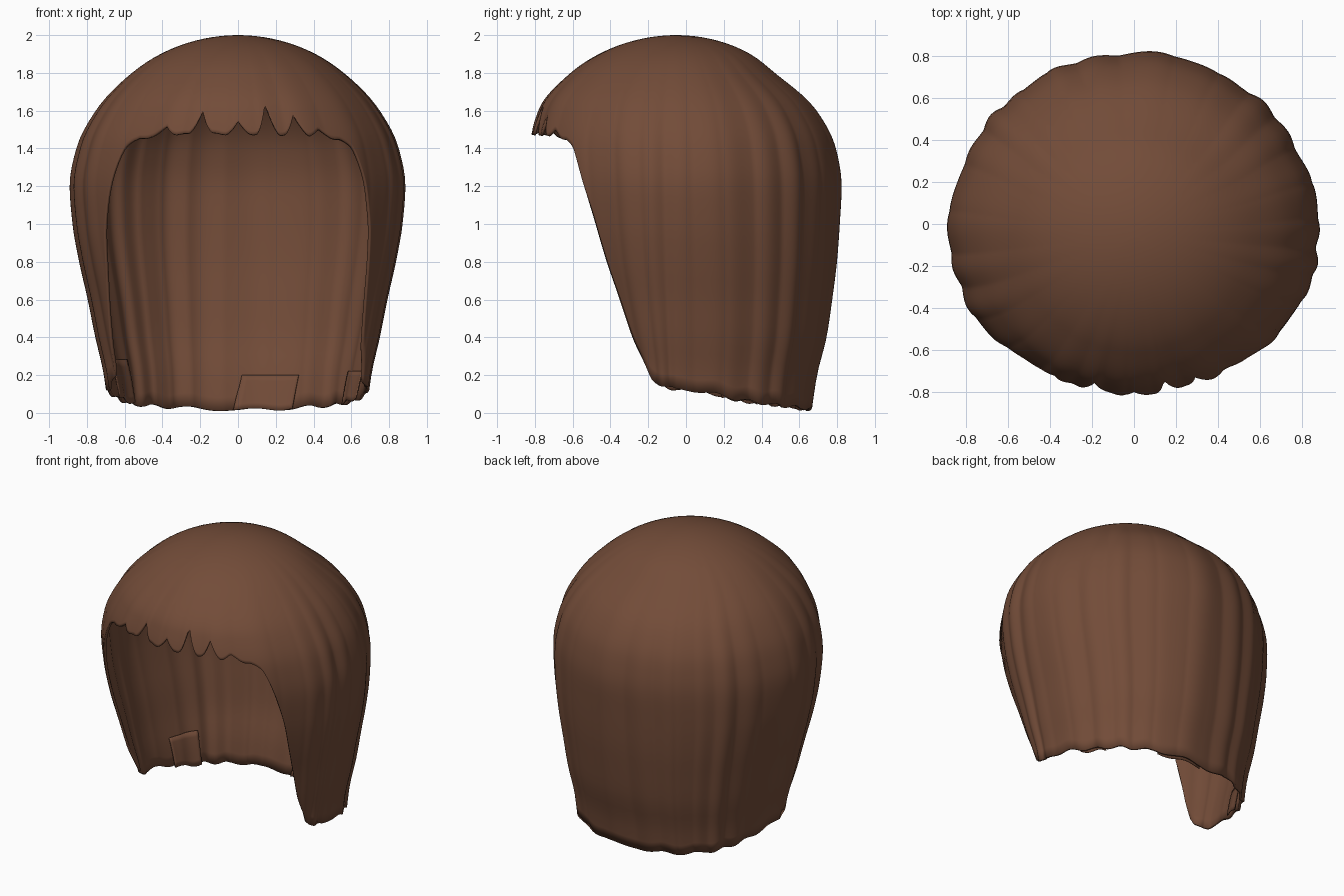
import bpy, bmesh, math

if "Cube" in bpy.data.objects:
    bpy.data.objects.remove(bpy.data.objects["Cube"])

brown = bpy.data.materials.new("chestnut brown")
brown.diffuse_color = (0.17, 0.072, 0.04, 1)
brown.use_nodes = True
brown.node_tree.nodes["Principled BSDF"].inputs["Base Color"].default_value = brown.diffuse_color


def curve(xs, ys, x):
    """Smooth monotone interpolation through a few profile points."""
    x = min(max(x, xs[0]), xs[-1])
    i = 0
    while i < len(xs) - 2 and x > xs[i + 1]:
        i += 1
    sl = [(ys[k + 1] - ys[k]) / (xs[k + 1] - xs[k]) for k in range(len(xs) - 1)]

    def tangent(k):
        if k == 0:
            return sl[0]
        if k == len(xs) - 1:
            return sl[-1]
        a, b = sl[k - 1], sl[k]
        return 0 if a * b <= 0 else 2 * a * b / (a + b)
    w = xs[i + 1] - xs[i]
    t = (x - xs[i]) / w
    return ((2*t**3 - 3*t*t + 1) * ys[i] + (t**3 - 2*t*t + t) * w * tangent(i)
            + (3*t*t - 2*t**3) * ys[i + 1] + (t**3 - t*t) * w * tangent(i + 1))


# Half-widths to the side, back and front, by square root of depth below the crown
DEPTH = [math.sqrt(d) for d in (0, .1, .2, .4, .6, .8, 1, 1.2, 1.4, 1.6, 1.8, 2)]
SIDE = [0, .41, .56, .75, .85, .885, .87, .835, .79, .75, .705, .68]
BACK = [0, .39, .52, .74, .84, .87, .86, .845, .82, .79, .74, .71]
FRONT = [0, .41, .56, .73, .775, .76, .73, .68, .60, .51, .42, .40]

# Hem height by angle away from the front
HEM_A = [0, 30, 40, 45, 50, 54, 57, 60, 63, 67, 72, 85, 94, 114, 135, 180]
HEM_Z = [1.48, 1.47, 1.45, 1.41, 1.2, 1.0, .8, .6, .4, .27, .18, .13, .12, .07, .04, .015]
NOTCHES = [(-.38, .05), (-.2, .13), (0, .06), (.16, .16), (.31, .10), (.43, .03)]


def hem(a):
    """Bottom edge with a notched fringe and a softly wavy nape."""
    deg = abs(math.degrees(a))
    z = curve(HEM_A, HEM_Z, deg)
    if deg < 40:
        x = .81 * math.sin(a)
        for nx, tall in NOTCHES:
            z += tall * max(0, 1 - abs(x - nx) / .065) ** 1.6
        z += .006 * math.sin(34 * a + 1)
    elif deg > 70:
        z += .009 * math.sin(19 * a + 2 * math.sin(3 * a))
    return z


def strands(a):
    """Irregular rounded locks running down from the crown."""
    w = a + .07 * math.sin(3 * a + 1) + .04 * math.sin(5 * a)
    return (.55 * abs(math.sin(15 * w)) + .35 * math.sin(11 * w + .6)
            + .3 * math.sin(23 * w + 2) - .45)


def place(a, z, inset=0):
    u = math.sqrt(max(0, 2 - z))
    s, c = math.sin(a), math.cos(a)
    depth = curve(DEPTH, FRONT if c > 0 else BACK, u)
    side = curve(DEPTH, SIDE, u)
    if c < 0:                      # squarer nape toward the bottom
        n = 2 / (2 + .35 * max(0, 1 - z / 1.2))
        s = math.copysign(abs(s) ** n, s)
        c = -abs(c) ** n
    k = 1 + .017 * min(1, u / .8) ** 2 * strands(a) - inset
    return (side * s * k, -.05 - depth * c * k, z)


def finish(name, bm, thick):
    bmesh.ops.recalc_face_normals(bm, faces=bm.faces)
    far = max(bm.faces, key=lambda f: f.calc_center_median().xy.length)
    mid = far.calc_center_median()
    if far.normal.x * mid.x + far.normal.y * mid.y < 0:
        bmesh.ops.reverse_faces(bm, faces=bm.faces)
    me = bpy.data.meshes.new(name)
    bm.to_mesh(me)
    bm.free()
    me.materials.append(brown)
    ob = bpy.data.objects.new(name, me)
    bpy.context.collection.objects.link(ob)
    mod = ob.modifiers.new("thickness", 'SOLIDIFY')
    mod.thickness = thick
    mod.offset = -1
    bpy.ops.object.select_all(action='DESELECT')
    ob.select_set(True)
    bpy.context.view_layer.objects.active = ob
    bpy.ops.object.shade_smooth_by_angle(angle=math.radians(50))


# Main hair shell, rings from crown to hem
N, ROWS = 400, 44
bm = bmesh.new()
crown = bm.verts.new((0, -.05, 2))
angles = [-math.pi + 2 * math.pi * i / N for i in range(N)]
hems = [hem(a) for a in angles]
rings = []
for r in range(1, ROWS + 1):
    drop = 1 - math.cos(r / ROWS * math.pi / 2)
    rings.append([bm.verts.new(place(a, 2 - (2 - h) * drop)) for a, h in zip(angles, hems)])
for i in range(N):
    j = (i + 1) % N
    bm.faces.new((crown, rings[0][i], rings[0][j]))
    for p, q in zip(rings, rings[1:]):
        bm.faces.new((p[i], q[i], q[j], p[j]))
finish("hair_shell", bm, .016)


# Short under-locks tucked inside the hem
def under_lock(name, a0, a1, top, slant):
    bm = bmesh.new()
    cols = []
    for i in range(13):
        a = math.radians(a0 + (a1 - a0) * i / 12)
        low = hem(a) - .004
        cols.append([bm.verts.new(place(a + slant * (1 - t / 6), low + (top - low) * t / 6,
                                        .045 - .018 * t / 6)) for t in range(7)])
    for p, q in zip(cols, cols[1:]):
        for t in range(6):
            bm.faces.new((p[t], q[t], q[t + 1], p[t + 1]))
    finish(name, bm, .006)


under_lock("under_lock_back", 155, 179, .2, .04)
under_lock("under_lock_right", 108, 124, .22, .02)
under_lock("under_lock_left", -124, -106, .28, -.02)
